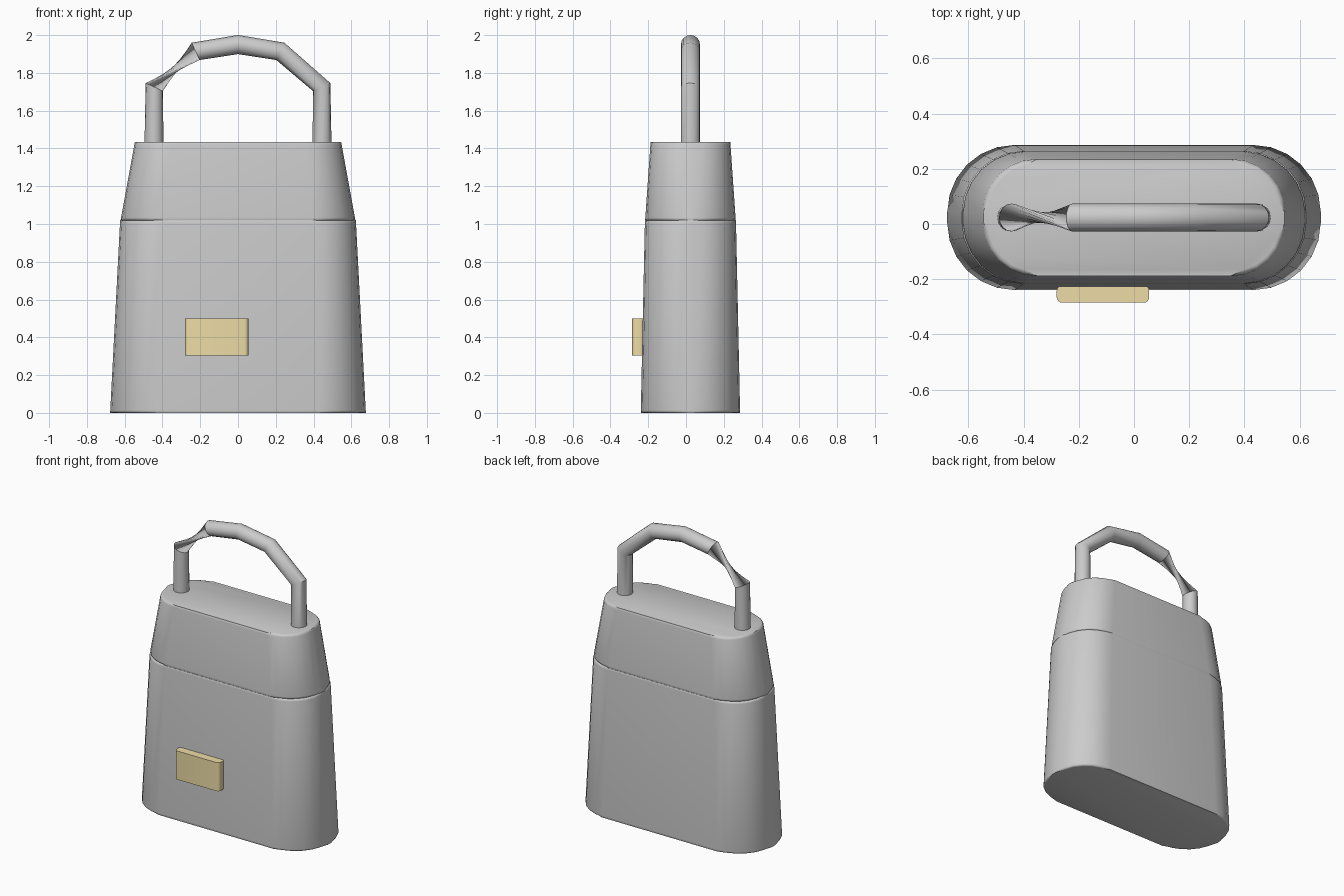
import bpy, bmesh, math
from mathutils import Vector

if "Cube" in bpy.data.objects:
    bpy.data.objects.remove(bpy.data.objects["Cube"])

CY = 0.0235  # depth centre of the bag


def finish(bm, name, color=None):
    bmesh.ops.recalc_face_normals(bm, faces=bm.faces)
    me = bpy.data.meshes.new(name)
    bm.to_mesh(me)
    bm.free()
    ob = bpy.data.objects.new(name, me)
    bpy.context.collection.objects.link(ob)
    if color:
        mat = bpy.data.materials.new(name + "_colour")
        mat.diffuse_color = color
        mat.use_nodes = True
        mat.node_tree.nodes["Principled BSDF"].inputs["Base Color"].default_value = mat.diffuse_color
        me.materials.append(mat)
    bpy.ops.object.select_all(action='DESELECT')
    ob.select_set(True)
    bpy.context.view_layer.objects.active = ob
    bpy.ops.object.shade_smooth_by_angle(angle=math.radians(35))
    return ob


def rounded_outline(hx, hy, r, seg=6):
    pts = []
    for k, (sx, sy) in enumerate([(1, 1), (-1, 1), (-1, -1), (1, -1)]):
        for i in range(seg + 1):
            a = math.pi / 2 * (k + i / seg)
            pts.append((sx * (hx - r) + r * math.cos(a),
                        sy * (hy - r) + r * math.sin(a)))
    return pts


def skin(bm, rings):
    n = len(rings[0])
    for a, b in zip(rings, rings[1:]):
        for i in range(n):
            j = (i + 1) % n
            bm.faces.new((a[i], a[j], b[j], b[i]))
    caps = [bm.faces.new(rings[0][::-1]), bm.faces.new(rings[-1])]
    return [e for f in caps for e in f.edges]


def tapered_block(name, levels, bevel):
    # levels: (z, half width, half depth, corner radius)
    bm = bmesh.new()
    rings = [[bm.verts.new((x, y + CY, z)) for x, y in rounded_outline(hx, hy, r)]
             for z, hx, hy, r in levels]
    rims = skin(bm, rings)
    bmesh.ops.bevel(bm, geom=rims, offset=bevel, segments=3, profile=0.5,
                    affect='EDGES')
    return finish(bm, name)


# Main body and lid, meeting at a fine groove
tapered_block("body", [(0.0, 0.677, 0.263, 0.243), (1.02, 0.624, 0.241, 0.225)], 0.014)
tapered_block("lid", [(1.018, 0.622, 0.240, 0.225), (1.435, 0.546, 0.211, 0.195)], 0.016)

# Handle tube, with one span twisted to a thin waist
path = [(-0.445, 1.40), (-0.443, 1.725), (-0.224, 1.914), (0, 1.95),
        (0.224, 1.914), (0.443, 1.725), (0.445, 1.40)]
path = [Vector((x, CY, z)) for x, z in path]
sides, twist_steps = 16, 7
bm = bmesh.new()
rings = []
for k, p in enumerate(path):
    d_in = (p - path[max(k - 1, 0)]).normalized()
    d_out = (path[min(k + 1, len(path) - 1)] - p).normalized()
    t = (d_in + d_out).normalized()
    side = Vector((0, 1, 0))
    up = t.cross(side)
    shift = twist_steps if k >= 2 else 0
    ring = []
    for i in range(sides):
        a = math.tau * (i + shift) / sides
        ring.append(bm.verts.new(p + 0.0505 * (math.cos(a) * side + math.sin(a) * up)))
    rings.append(ring)
skin(bm, rings)
finish(bm, "handle")

# Tan tag on the front with rounded vertical edges
x0, x1, y0, y1, z0, z1 = -0.28, 0.055, -0.285, -0.222, 0.305, 0.5
bm = bmesh.new()
rings = [[bm.verts.new((x + (x0 + x1) / 2, y + (y0 + y1) / 2, z))
          for x, y in rounded_outline((x1 - x0) / 2, (y1 - y0) / 2, 0.02, 4)]
         for z in (z0, z1)]
skin(bm, rings)
finish(bm, "front_tag", (0.85, 0.72, 0.38, 1))
